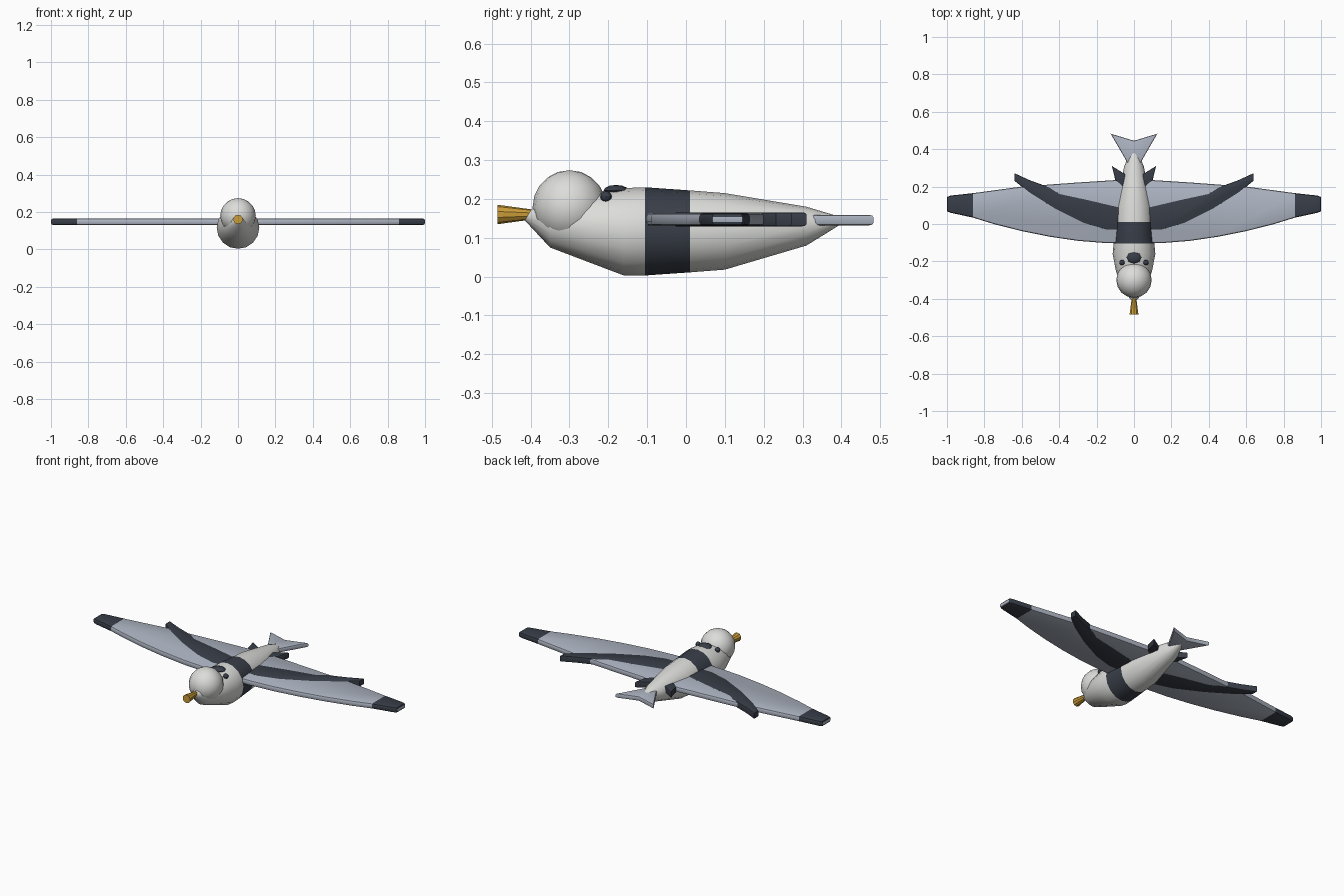
import bpy, bmesh, math
from mathutils import Vector

cube = bpy.data.objects.get("Cube")
if cube:
    bpy.data.objects.remove(cube, do_unlink=True)


def material(name, rgb):
    m = bpy.data.materials.new(name)
    m.use_nodes = True
    m.diffuse_color = (*rgb, 1)
    m.node_tree.nodes["Principled BSDF"].inputs["Base Color"].default_value = (*rgb, 1)
    return m


white = material("off white", (0.72, 0.72, 0.70))
grey = material("blue grey", (0.42, 0.46, 0.54))
dark = material("charcoal", (0.04, 0.048, 0.065))
gold = material("golden yellow", (0.60, 0.34, 0.04))


def finish(bm, name, mats, angle=35, rule=None):
    """Turn a bmesh into a named object, colouring faces by an optional rule."""
    bmesh.ops.recalc_face_normals(bm, faces=bm.faces)
    if rule:
        for f in bm.faces:
            f.material_index = rule(f)
    mesh = bpy.data.meshes.new(name)
    bm.to_mesh(mesh)
    bm.free()
    for m in mats:
        mesh.materials.append(m)
    ob = bpy.data.objects.new(name, mesh)
    bpy.context.collection.objects.link(ob)
    bpy.ops.object.select_all(action="DESELECT")
    ob.select_set(True)
    bpy.context.view_layer.objects.active = ob
    bpy.ops.object.shade_smooth_by_angle(angle=math.radians(angle))
    return ob


def plate(name, outline, z0, z1, mats, round_edge=0.01, cuts=(), rule=None):
    """Flat outline given thickness, with rounded top and bottom rims."""
    bm = bmesh.new()
    base = bm.faces.new([bm.verts.new((x, y, z0)) for x, y in outline])
    ext = bmesh.ops.extrude_face_region(bm, geom=[base])
    for v in ext["geom"]:
        if isinstance(v, bmesh.types.BMVert):
            v.co.z = z1
    bmesh.ops.recalc_face_normals(bm, faces=bm.faces)
    rims = [e for e in bm.edges if abs(e.verts[0].co.z - e.verts[1].co.z) < 1e-5]
    bmesh.ops.bevel(bm, geom=rims, offset=round_edge, segments=2,
                    profile=0.5, affect="EDGES")
    for x in cuts:
        bmesh.ops.bisect_plane(bm, geom=bm.verts[:] + bm.edges[:] + bm.faces[:],
                               plane_co=(x, 0, 0), plane_no=(1, 0, 0))
    return finish(bm, name, mats, rule=rule)


def ball(name, centre, size, mat, segments=12, rings=8):
    bm = bmesh.new()
    bmesh.ops.create_uvsphere(bm, u_segments=segments, v_segments=rings, radius=1)
    for v in bm.verts:
        v.co = Vector(centre) + v.co * Vector(size)
    return finish(bm, name, [mat], angle=40)


# Body: elliptical sections along y, each (y, bottom, top, half width)
sections = [(-0.418, 0.148, 0.162, 0.006), (-0.35, 0.075, 0.20, 0.062),
            (-0.25, 0.037, 0.215, 0.097), (-0.16, 0.003, 0.228, 0.114),
            (-0.105, 0.003, 0.23, 0.109), (0.01, 0.011, 0.222, 0.100),
            (0.10, 0.018, 0.215, 0.095), (0.31, 0.08, 0.18, 0.052),
            (0.37, 0.117, 0.162, 0.025), (0.41, 0.142, 0.150, 0.005)]
SIDES = 16
bm = bmesh.new()
loops = []
for y, low, high, half in sections:
    mid, tall = (low + high) / 2, (high - low) / 2
    turn = [2 * math.pi * i / SIDES for i in range(SIDES)]
    loops.append([bm.verts.new((half * math.cos(a), y, mid + tall * math.sin(a)))
                  for a in turn])
for a, b in zip(loops, loops[1:]):
    for i in range(SIDES):
        j = (i + 1) % SIDES
        bm.faces.new((a[i], a[j], b[j], b[i]))
bm.faces.new(loops[0])
bm.faces.new(loops[-1])
# Dark collar around the middle of the body
finish(bm, "body", [white, dark],
       rule=lambda f: int(-0.105 < f.calc_center_median().y < 0.01))

# Head, crown patch and eyes
ball("head", (0, -0.30, 0.179), (0.095, 0.095, 0.095), white, 16, 10)
ball("crown_patch", (0, -0.18, 0.222), (0.04, 0.032, 0.014), dark, 8, 6)
for side, label in ((1, "left"), (-1, "right")):
    ball(label + "_eye", (side * 0.064, -0.206, 0.206), (0.015, 0.015, 0.014), dark, 8, 6)

# Beak: a short cone, wide at the front
bm = bmesh.new()
bmesh.ops.create_cone(bm, cap_ends=True, segments=10, radius1=0.010,
                      radius2=0.025, depth=0.11)
for v in bm.verts:
    v.co = Vector((v.co.x, -0.43 - v.co.z, 0.16 + v.co.y))
finish(bm, "beak", [gold], angle=20)

# Wings: one mirrored outline with dark tips and pale end faces
front = [(0.0, -0.105), (0.15, -0.102), (0.30, -0.09), (0.45, -0.068), (0.60, -0.038),
         (0.75, 0.0), (0.86, 0.034), (0.98, 0.06), (1.0, 0.068)]
back = [(1.0, 0.145), (0.98, 0.152), (0.86, 0.165), (0.60, 0.20), (0.30, 0.222), (0.08, 0.236)]
half = front + back
wing = half + [(-x, y) for x, y in reversed(half) if x > 0]


def wing_colour(f):
    at_tip = abs(f.calc_center_median().x) > 0.86
    return int(at_tip and abs(f.normal.x) < 0.99)


plate("wings", wing, 0.131, 0.164, [grey, dark], 0.010, (-0.86, 0.86), wing_colour)

# Swept dark wing bars and the small dark points behind the wing roots
bar = [(0.64, 0.272), (0.56, 0.235), (0.45, 0.195), (0.40, 0.162), (0.25, 0.13),
       (0.06, 0.085), (0.06, -0.03), (0.15, -0.03), (0.27, 0.005), (0.42, 0.08),
       (0.56, 0.168), (0.64, 0.232)]
point = [(0.118, 0.31), (0.03, 0.255), (0.06, 0.20), (0.10, 0.235)]
for side, label in ((1, "left"), (-1, "right")):
    for part, shape in (("wing_bar", bar), ("root_point", point)):
        plate(label + "_" + part, [(side * x, y) for x, y in shape],
              0.1295, 0.1655, [dark], 0.005)

# Forked tail
right_half = [(0.03, 0.31), (0.045, 0.345), (0.125, 0.483)]
tail = right_half + [(0, 0.445)] + [(-x, y) for x, y in reversed(right_half)]
plate("tail", tail, 0.132, 0.159, [grey], 0.007)
